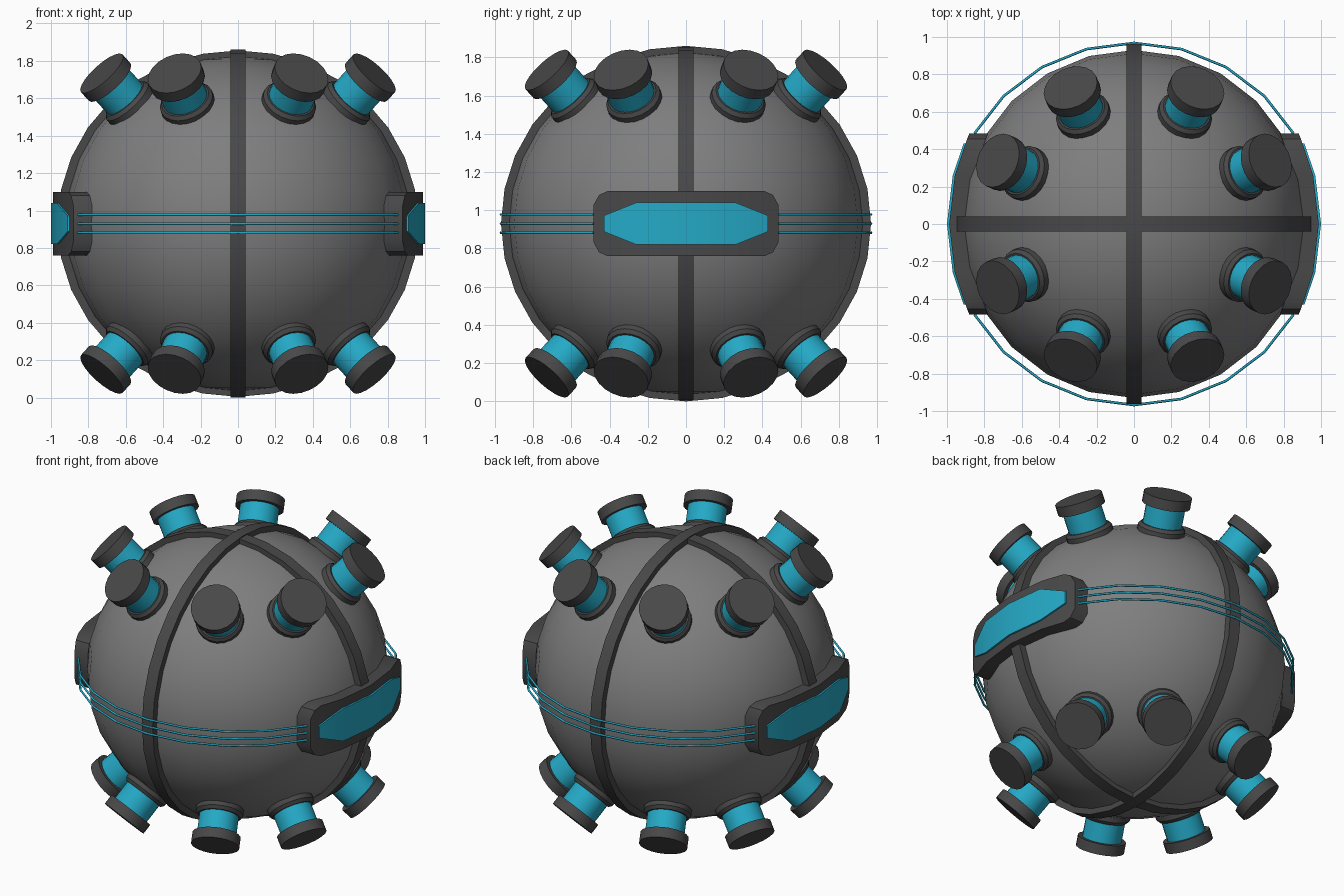
import bpy, bmesh, math
from mathutils import Vector, Matrix

if "Cube" in bpy.data.objects:
    bpy.data.objects.remove(bpy.data.objects["Cube"])

CZ = 0.93  # height of the ball's centre


def material(name, color):
    m = bpy.data.materials.new(name)
    m.diffuse_color = (*color, 1)
    m.use_nodes = True
    m.node_tree.nodes["Principled BSDF"].inputs["Base Color"].default_value = m.diffuse_color
    return m


teal = material("teal", (0.018, 0.40, 0.57))
grey = material("mid_grey", (0.21, 0.21, 0.21))
dark = material("dark_grey", (0.065, 0.065, 0.065))


def finish(name, bm, mat, angle=35):
    bmesh.ops.recalc_face_normals(bm, faces=bm.faces)
    me = bpy.data.meshes.new(name)
    bm.to_mesh(me)
    bm.free()
    me.materials.append(mat)
    ob = bpy.data.objects.new(name, me)
    bpy.context.collection.objects.link(ob)
    bpy.ops.object.select_all(action='DESELECT')
    bpy.context.view_layer.objects.active = ob
    ob.select_set(True)
    bpy.ops.object.shade_smooth_by_angle(angle=math.radians(angle))
    return ob


def skin(bm, loops, closed):
    """Bridge a row of equal point loops; cap the ends if open."""
    vs = [[bm.verts.new(p) for p in loop] for loop in loops]
    n = len(vs[0])
    for i in range(len(vs) - (0 if closed else 1)):
        a, b = vs[i], vs[(i + 1) % len(vs)]
        for j in range(n):
            k = (j + 1) % n
            bm.faces.new((a[j], a[k], b[k], b[j]))
    if not closed:
        bm.faces.new(vs[0])
        bm.faces.new(vs[-1])


def band(name, u, v, section, mat, step=15, a0=0, a1=360, height=0, angle=35):
    """Sweep a (radial, axial) section round an ellipse with half axes u, v."""
    u, v = Vector(u), Vector(v)
    axis = u.cross(v).normalized()
    closed = a1 - a0 == 360
    steps = round((a1 - a0) / step)
    loops = []
    for i in range(steps if closed else steps + 1):
        a = math.radians(a0 + step * i)
        p = u * math.cos(a) + v * math.sin(a)
        loops.append([p + p.normalized() * r + axis * t + Vector((0, 0, CZ + height))
                      for r, t in section])
    bm = bmesh.new()
    skin(bm, loops, closed)
    return finish(name, bm, mat, angle)


def curved_plate(name, side, columns, depth, mat):
    """Slab that bends round the side; columns are (y, outer x, half height)."""
    full = [(-y, x, h) for y, x, h in columns[:0:-1]] + columns
    bm = bmesh.new()
    skin(bm, [[(side * x, y, CZ - h), (side * x, y, CZ + h),
               (side * (x - depth), y, CZ + h), (side * (x - depth), y, CZ - h)]
              for y, x, h in full], False)
    return finish(name, bm, mat)


def turned(name, profile, direction, mat, sides=20):
    """Solid of revolution; profile is (radius, distance from ball centre)."""
    rot = Vector(direction).to_track_quat('Z', 'Y')
    bm = bmesh.new()
    skin(bm, [[rot @ Vector((r * math.cos(2 * math.pi * i / sides),
                             r * math.sin(2 * math.pi * i / sides), d)) + Vector((0, 0, CZ))
               for i in range(sides)] for r, d in profile], False)
    return finish(name, bm, mat)


# Ball body
bm = bmesh.new()
bmesh.ops.create_uvsphere(bm, u_segments=24, v_segments=16, radius=1)
bmesh.ops.transform(bm, verts=bm.verts,
                    matrix=Matrix.Translation((0, 0, CZ)) @ Matrix.Diagonal((0.925, 0.93, 0.895, 1)))
finish("ball_body", bm, grey)

# Crossing ribs
rib = [(0, -0.04), (0, 0.04), (-0.08, 0.04), (-0.08, -0.04)]
band("rib_side_to_side", (0.965, 0, 0), (0, 0, 0.926), rib, dark, 11.25)
band("rib_front_to_back", (0, 0.968, 0), (0, 0, 0.93), rib, dark, 11.25)

# Three thin wires across the front and back, ending in the side plates
wire = [(0.007 * math.cos(math.radians(60 * i)), 0.007 * math.sin(math.radians(60 * i)))
        for i in range(6)]
for label, start in (("back", 30), ("front", 210)):
    for i, h in enumerate((-0.048, 0, 0.048)):
        band(f"{label}_wire_{i + 1}", (0.985, 0, 0), (0, 0.968, 0), wire, teal,
             15, start, start + 120, h, 70)

# Side plates with teal insets
plate = [(0, 0.988, 0.17), (0.26, 0.958, 0.17), (0.41, 0.908, 0.17),
         (0.455, 0.892, 0.15), (0.485, 0.88, 0.095)]
inset = [(0, 1.0, 0.11), (0.26, 0.969, 0.11), (0.43, 0.911, 0.042)]
for label, side in (("right", 1), ("left", -1)):
    curved_plate(label + "_plate", side, plate, 0.10, dark)
    curved_plate(label + "_inset", side, inset, 0.03, teal)

# Sixteen studs: base collar, teal stem and cap
n = 0
for up in (1, -1):
    for quarter in range(4):
        for az in (25, 65):
            a = math.radians(az + 90 * quarter)
            d = (math.cos(a), math.sin(a), up)
            n += 1
            turned(f"stud_collar_{n}", [(0.148, 0.86), (0.148, 0.925), (0.132, 0.945)], d, dark)
            turned(f"stud_stem_{n}", [(0.122, 0.93), (0.122, 1.08)], d, teal)
            turned(f"stud_cap_{n}", [(0.15, 1.07), (0.15, 1.137)], d, dark)
